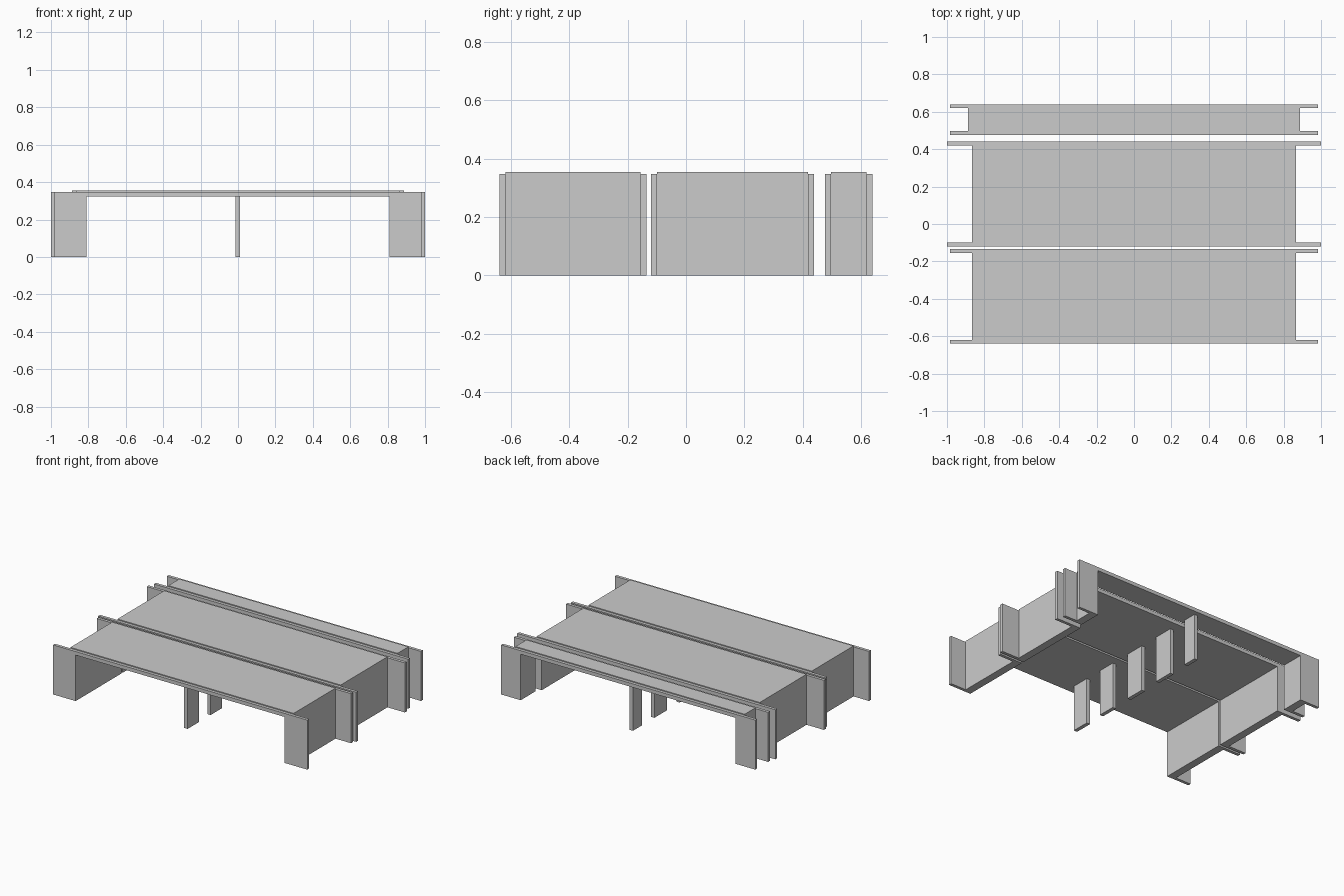
import bpy, bmesh

if "Cube" in bpy.data.objects:
    bpy.data.objects.remove(bpy.data.objects["Cube"])


def portal(name, outer, inner, top, y0, y1, under=0.322):
    """Upside-down U profile in the xz plane, extruded from y0 to y1."""
    pts = [(-outer, 0), (-inner, 0), (-inner, under), (inner, under),
           (inner, 0), (outer, 0), (outer, top), (-outer, top)]
    bm = bmesh.new()
    face = bm.faces.new([bm.verts.new((x, y0, z)) for x, z in pts])
    ext = bmesh.ops.extrude_face_region(bm, geom=[face])
    verts = [g for g in ext["geom"] if isinstance(g, bmesh.types.BMVert)]
    bmesh.ops.translate(bm, verts=verts, vec=(0, y1 - y0, 0))
    bmesh.ops.recalc_face_normals(bm, faces=bm.faces)
    mesh = bpy.data.meshes.new(name)
    bm.to_mesh(mesh)
    bm.free()
    obj = bpy.data.objects.new(name, mesh)
    bpy.context.collection.objects.link(obj)
    return obj


def box(name, x0, x1, y0, y1, z0, z1):
    bpy.ops.mesh.primitive_cube_add(
        size=1, location=((x0 + x1) / 2, (y0 + y1) / 2, (z0 + z1) / 2))
    obj = bpy.context.object
    obj.name = name
    obj.scale = (x1 - x0, y1 - y0, z1 - z0)
    return obj


# name, y start, y end, headwall half width, barrel half width, opening half width, pier centres, pier length
sections = [
    ("front", -0.64, -0.135, 0.985, 0.865, 0.81, (-0.512, -0.257), 0.126),
    ("middle", -0.12, 0.44, 1.0, 0.865, 0.81, (0.02, 0.30), 0.14),
    ("back", 0.477, 0.64, 0.985, 0.888, 0.833, (0.557,), 0.10),
]
PLATE = 0.021

for name, y0, y1, wing, wall, inner, piers, length in sections:
    # deck with side walls
    portal(name + "_deck", wall, inner, 0.354, y0 + PLATE, y1 - PLATE)
    # headwalls with wings at both ends
    portal(name + "_headwall_a", wing, inner, 0.347, y0, y0 + PLATE)
    portal(name + "_headwall_b", wing, inner, 0.347, y1 - PLATE, y1)
    # centre piers
    for i, y in enumerate(piers):
        box(f"{name}_pier_{i + 1}", -0.014, 0.012,
            y - length / 2, y + length / 2, 0, 0.322)
